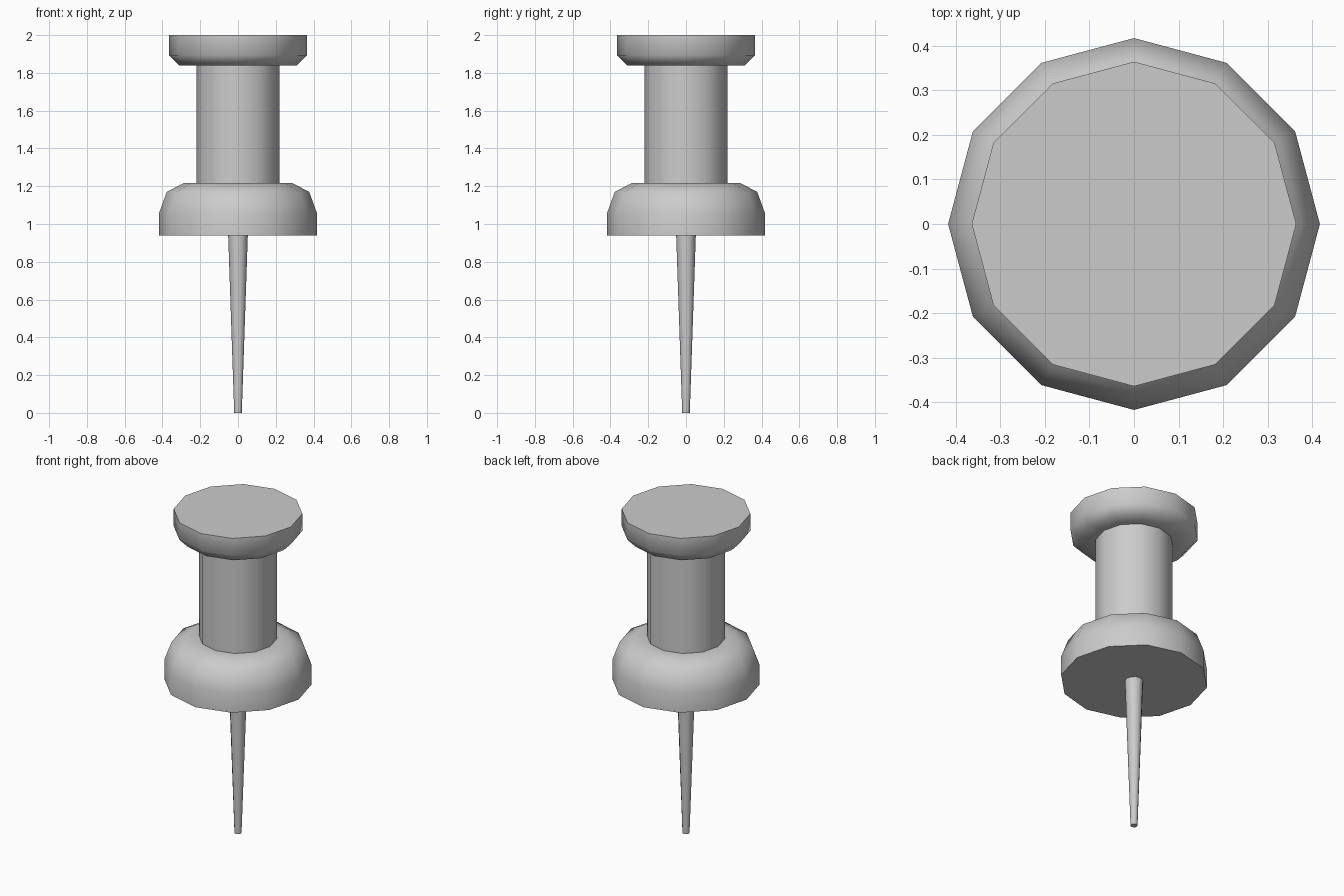
import bpy, bmesh
from math import cos, sin, tau, radians

if "Cube" in bpy.data.objects:
    bpy.data.objects.remove(bpy.data.objects["Cube"])

SIDES = 12


def lathe(name, profile, cap_bottom=True, cap_top=True):
    """Spin a bottom-to-top (radius, height) profile around z."""
    bm = bmesh.new()
    rings = [[bm.verts.new((r * cos(tau * i / SIDES), r * sin(tau * i / SIDES), z))
              for i in range(SIDES)] for r, z in profile]
    for low, high in zip(rings, rings[1:]):
        for i in range(SIDES):
            j = (i + 1) % SIDES
            bm.faces.new((low[i], low[j], high[j], high[i]))
    if cap_bottom:
        bm.faces.new(rings[0][::-1])
    if cap_top:
        bm.faces.new(rings[-1])
    mesh = bpy.data.meshes.new(name)
    bm.to_mesh(mesh)
    bm.free()
    obj = bpy.data.objects.new(name, mesh)
    bpy.context.collection.objects.link(obj)
    bpy.ops.object.select_all(action='DESELECT')
    obj.select_set(True)
    bpy.context.view_layer.objects.active = obj
    bpy.ops.object.shade_smooth_by_angle(angle=radians(50))
    return obj


# Handle: rounded collar, straight grip and bevelled head
lathe("handle", [
    (0.417, 0.94), (0.417, 1.06), (0.377, 1.17), (0.287, 1.217),
    (0.22, 1.217), (0.22, 1.84),
    (0.312, 1.84), (0.364, 1.893), (0.364, 2.0),
])

# Tapered metal pin with a blunt tip
lathe("pin", [(0.02, 0.0), (0.052, 0.94)], cap_top=False)
